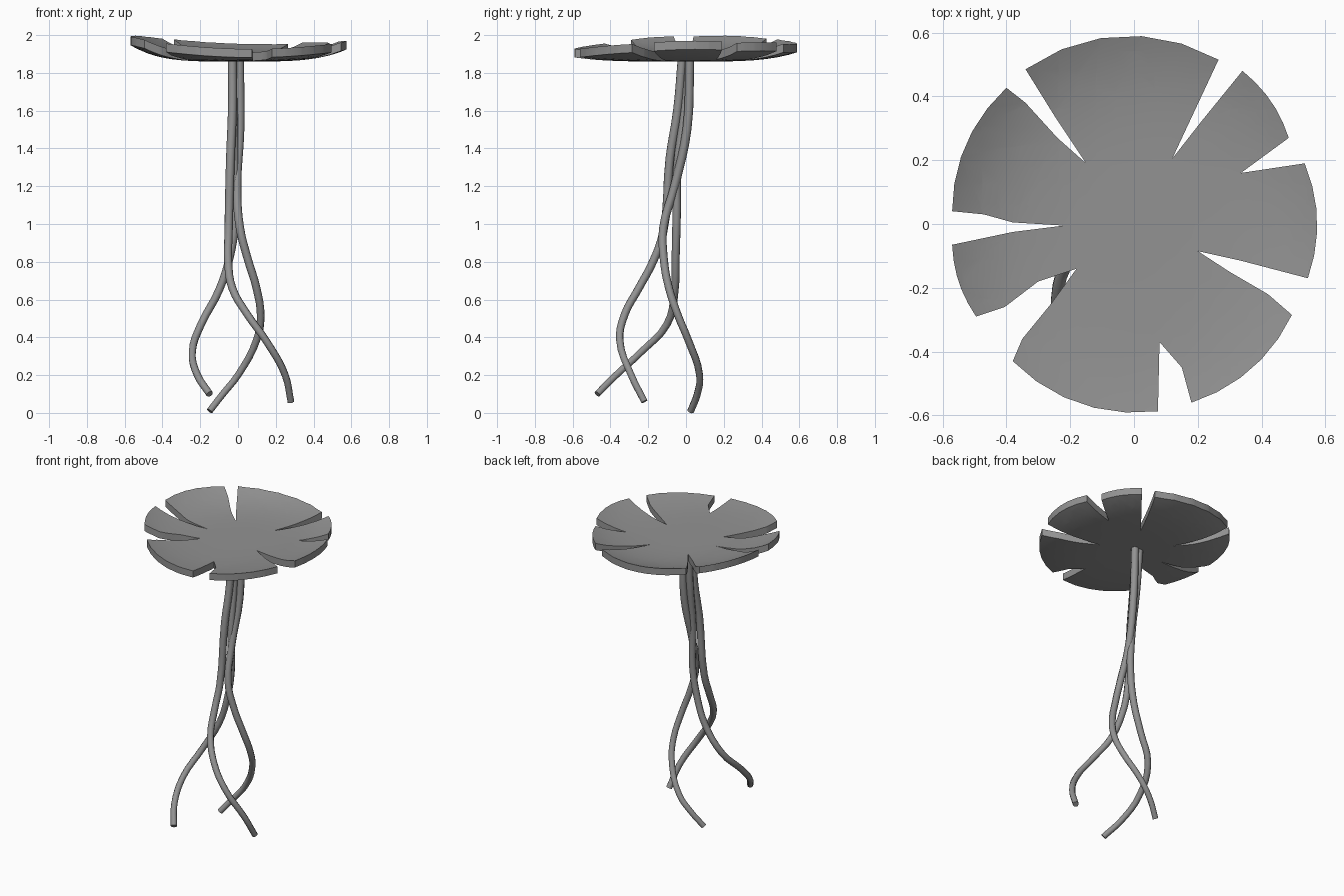
import bpy, bmesh, math
from mathutils import Vector

if "Cube" in bpy.data.objects:
    bpy.data.objects.remove(bpy.data.objects["Cube"])

# Notches around the pad, counter-clockwise: mouth, (bends), apex, (bends), mouth
NOTCHES = [
    [(.535, .19), (.335, .16), (.485, .27)],
    [(.34, .48), (.21, .32), (.12, .205), (.265, .515)],
    [(-.34, .485), (-.25, .34), (-.15, .19), (-.24, .27), (-.34, .38), (-.40, .427)],
    [(-.57, .04), (-.47, .03), (-.38, .005), (-.22, -.005), (-.38, -.025), (-.57, -.065)],
    [(-.495, -.29), (-.405, -.26), (-.30, -.18), (-.18, -.14), (-.26, -.25), (-.35, -.36), (-.38, -.43)],
    [(.075, -.587), (.08, -.37), (.15, -.45), (.18, -.56)],
    [(.495, -.285), (.42, -.22), (.30, -.15), (.20, -.085), (.335, -.115), (.545, -.17)],
]


def rim_arc(a, b, steps=5):
    """Points along the round rim between two notch mouths."""
    a0, a1 = math.atan2(a[1], a[0]), math.atan2(b[1], b[0])
    if a1 < a0:
        a1 += 2 * math.pi
    r0, r1 = math.hypot(*a), math.hypot(*b)
    pts = []
    for i in range(1, steps):
        t = i / steps
        ang = a0 + (a1 - a0) * t
        r = r0 + (r1 - r0) * t + .005 * math.sin(math.pi * t)
        pts.append((r * math.cos(ang), r * math.sin(ang)))
    return pts


def dish_height(x, y):
    """Shallow bowl whose rim rises more at the sides than at the front."""
    r, a = math.hypot(x, y), math.atan2(y, x)
    rise = .055 - .0125 * math.cos(a) + .0125 * math.sin(a) + .0225 * math.cos(2 * a)
    return 1.905 + rise * (r / .575) ** 4


# Notched pad
outline = []
for i, notch in enumerate(NOTCHES):
    outline += notch + rim_arc(notch[-1], NOTCHES[(i + 1) % len(NOTCHES)][0])
bm = bmesh.new()
face = bm.faces.new([bm.verts.new((x, y, 0)) for x, y in outline])
face.normal_update()
bmesh.ops.triangulate(bm, faces=[face])
for i in range(-9, 10):
    for axis in (Vector((1, 0, 0)), Vector((0, 1, 0))):
        bmesh.ops.bisect_plane(bm, geom=bm.verts[:] + bm.edges[:] + bm.faces[:],
                               plane_co=axis * (i * .06 + .003), plane_no=axis, dist=1e-5)
for v in bm.verts:
    v.co.z = dish_height(v.co.x, v.co.y)
# Thickness, straight down, with side walls
ext = bmesh.ops.extrude_face_region(bm, geom=bm.faces[:], use_keep_orig=True)
for g in ext["geom"]:
    if isinstance(g, bmesh.types.BMVert):
        g.co.z -= .045
bmesh.ops.recalc_face_normals(bm, faces=bm.faces[:])
mesh = bpy.data.meshes.new("leaf_pad")
bm.to_mesh(mesh)
bm.free()
pad = bpy.data.objects.new("leaf_pad", mesh)
bpy.context.collection.objects.link(pad)

# Three twining stems spreading into roots
STEMS = {
    "stem_back": [(-.15, .025, .01), (-.08, .06, .10), (0, .072, .20), (.10, .01, .39), (.12, -.04, .51),
                  (.098, -.09, .66), (.05, -.118, .82), (.01, -.12, .98), (-.005, -.06, 1.2),
                  (.01, .005, 1.5), (.008, .02, 1.88)],
    "stem_right": [(.28, -.22, .06), (.25, -.29, .2), (.15, -.35, .38), (.05, -.325, .52),
                   (-.03, -.25, .66), (-.052, -.175, .8), (-.05, -.122, .95), (-.04, -.085, 1.35),
                   (-.03, -.045, 1.6), (-.03, -.02, 1.88)],
    "stem_left": [(-.15, -.47, .1), (-.215, -.37, .2), (-.242, -.24, .32), (-.195, -.10, .47),
                  (-.10, -.06, .65), (-.045, -.055, .82), (-.015, -.05, 1.02), (-.02, -.045, 1.3),
                  (-.025, -.005, 1.6), (-.03, .015, 1.88)],
}
objects = [pad]
for name, pts in STEMS.items():
    cu = bpy.data.curves.new(name, 'CURVE')
    cu.dimensions = '3D'
    cu.bevel_depth = .025
    cu.bevel_resolution = 2
    cu.resolution_u = 4
    cu.use_fill_caps = True
    sp = cu.splines.new('BEZIER')
    sp.bezier_points.add(len(pts) - 1)
    for bp, p in zip(sp.bezier_points, pts):
        bp.co = p
        bp.handle_left_type = bp.handle_right_type = 'AUTO'
        bp.radius = .74 + .2 * min(p[2] / 1.4, 1)
    ob = bpy.data.objects.new(name, cu)
    bpy.context.collection.objects.link(ob)
    objects.append(ob)

# Dark grey for every part
grey = bpy.data.materials.new("dark_grey")
grey.diffuse_color = (.29, .29, .29, 1)
grey.use_nodes = True
grey.node_tree.nodes["Principled BSDF"].inputs["Base Color"].default_value = grey.diffuse_color

# Curves to meshes, smooth shading with sharp rims
bpy.ops.object.select_all(action='DESELECT')
for ob in objects:
    ob.data.materials.append(grey)
    ob.select_set(True)
bpy.context.view_layer.objects.active = objects[1]
bpy.ops.object.convert(target='MESH')
bpy.ops.object.shade_smooth_by_angle(angle=math.radians(50))
